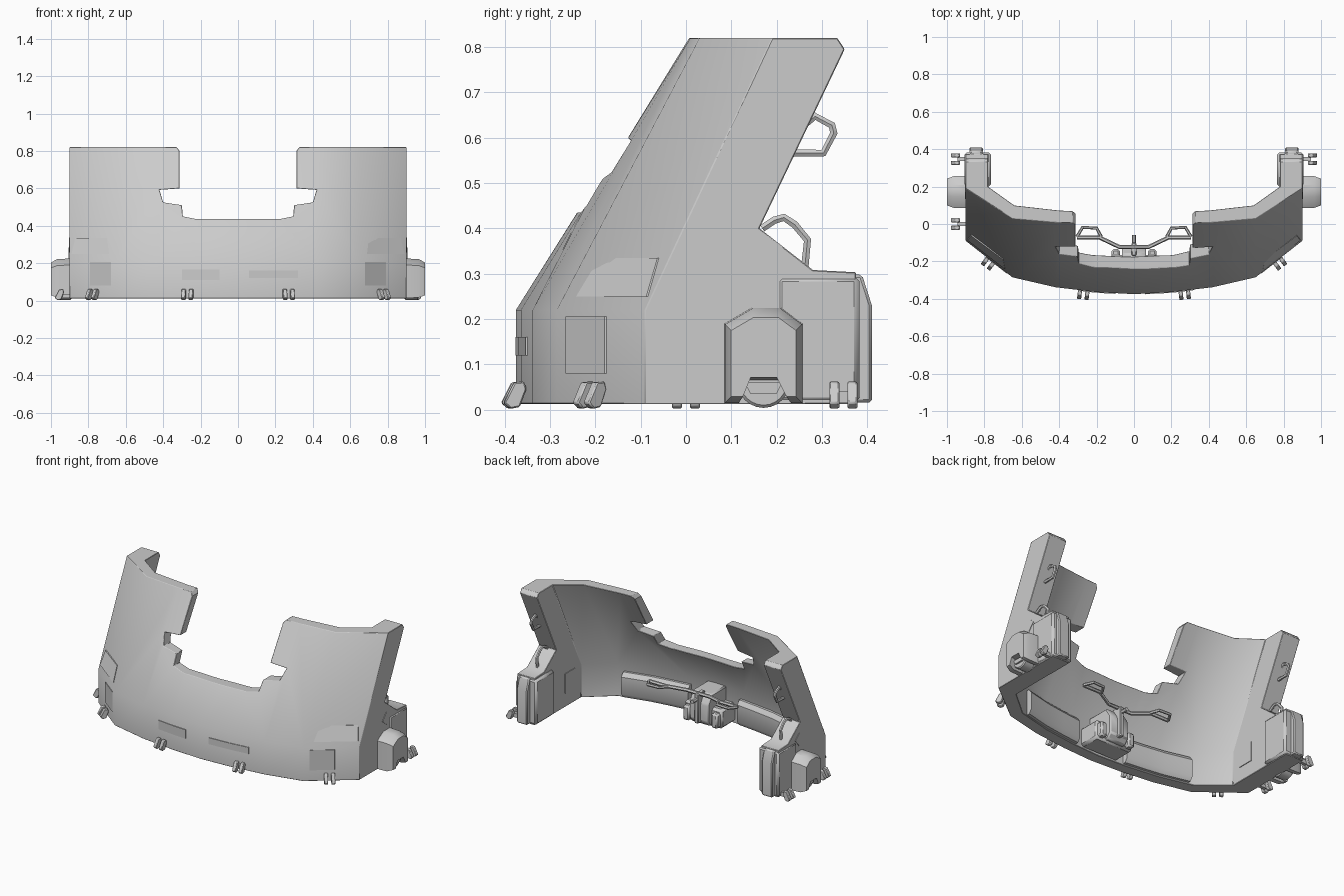
import bpy, bmesh, math
from mathutils import Vector

if "Cube" in bpy.data.objects:
    bpy.data.objects.remove(bpy.data.objects["Cube"])


def loft(name, rings, mirror=False, bevel=0.0):
    """Closed solid through a list of equal-length rings of 3D points."""
    bm = bmesh.new()
    vs = [[bm.verts.new(p) for p in r] for r in rings]
    n = len(rings[0])
    for a, b in zip(vs, vs[1:]):
        for i in range(n):
            j = (i + 1) % n
            bm.faces.new((a[i], a[j], b[j], b[i]))
    bm.faces.new(vs[0][::-1])
    bm.faces.new(vs[-1])
    bmesh.ops.recalc_face_normals(bm, faces=bm.faces)
    me = bpy.data.meshes.new(name)
    bm.to_mesh(me)
    bm.free()
    ob = bpy.data.objects.new(name, me)
    bpy.context.collection.objects.link(ob)
    if bevel:
        m = ob.modifiers.new("bevel", 'BEVEL')
        m.width, m.segments = bevel, 1
    if mirror:
        ob.modifiers.new("mirror", 'MIRROR')
    return ob


def at(axis, p, t):
    return {'x': (t, *p), 'y': (p[0], t, p[1]), 'z': (*p, t)}[axis]


def prism(name, axis, pts, a, b, **kw):
    return loft(name, [[at(axis, p, t) for p in pts] for t in (a, b)], **kw)


def box(name, x0, x1, y0, y1, z0, z1, **kw):
    return prism(name, 'z', [(x0, y0), (x1, y0), (x1, y1), (x0, y1)], z0, z1, **kw)


def tube(name, pts, r, mirror=False, cyclic=False):
    cu = bpy.data.curves.new(name, 'CURVE')
    cu.dimensions, cu.bevel_depth, cu.bevel_resolution = '3D', r, 1
    cu.use_fill_caps = True
    sp = cu.splines.new('POLY')
    sp.points.add(len(pts) - 1)
    for q, p in zip(sp.points, pts):
        q.co = (*p, 1)
    sp.use_cyclic_u = cyclic
    ob = bpy.data.objects.new(name, cu)
    bpy.context.collection.objects.link(ob)
    activate(ob)
    bpy.ops.object.convert(target='MESH')
    ob = bpy.context.object
    if mirror:
        ob.modifiers.new("mirror", 'MIRROR')
    return ob


def activate(ob):
    bpy.ops.object.select_all(action='DESELECT')
    ob.select_set(True)
    bpy.context.view_layer.objects.active = ob


def boolean(ob, cutter, op):
    activate(ob)
    m = ob.modifiers.new("cut", 'BOOLEAN')
    m.object, m.operation, m.solver = cutter, op, 'EXACT'
    bpy.ops.object.modifier_apply(modifier=m.name)
    bpy.data.objects.remove(cutter)


# Curved shield wall: plan outlines (right half) at the foot and at the top
OUT_LOW = [(0, -.375), (.2, -.364), (.42, -.338), (.65, -.285), (.9, -.09), (.9, .5)]
OUT_TOP = [(0, .002), (.2, .004), (.42, .01), (.65, .03), (.9, .19), (.9, .5)]
IN_LOW = [(0, -.305), (.19, -.295), (.4, -.268), (.62, -.215), (.78, -.08), (.78, .5)]
IN_TOP = [(0, .06), (.19, .063), (.4, .073), (.64, .1), (.78, .2), (.78, .5)]
Z0, ZK, Z1 = .012, .22, .82


def full(half):
    return [(-x, y) for x, y in half[:0:-1]] + half


def ring(o, i, z):
    return [(x, y, z) for x, y in full(o) + full(i)[::-1]]


shield = loft("shield_wall", [ring(OUT_LOW, IN_LOW, Z0), ring(OUT_LOW, IN_LOW, ZK),
                              ring(OUT_TOP, IN_TOP, Z1)])
# Side silhouette, then the stepped viewing notch
boolean(shield, prism("side_cut", 'x', [(-.6, -.1), (-.6, .9), (.3, .9), (.335, .818), (.35, .795),
        (.162, .4), (.28, .308), (.375, .303), (.375, -.1)], -1.2, 1.2), 'INTERSECT')
notch = [(.22, .435), (.295, .45), (.3, .51), (.4, .525), (.42, .592), (.312, .6), (.312, .8), (.335, .83), (.335, .95)]
boolean(shield, prism("notch_cut", 'y', notch + [(-x, z) for x, z in notch[::-1]], -.6, .3), 'DIFFERENCE')
bv = shield.modifiers.new("bevel", 'BEVEL')
bv.width, bv.segments, bv.angle_limit = .008, 1, math.radians(40)


def surface(x, z, low=OUT_LOW, top=OUT_TOP):
    """y of the wall at x, z."""
    t = max(0, (z - ZK) / (Z1 - ZK))
    pts = [((1 - t) * a[0] + t * b[0], (1 - t) * a[1] + t * b[1]) for a, b in zip(low, top)]
    for (xa, ya), (xb, yb) in zip(pts, pts[1:]):
        if abs(x) <= xb + 1e-6:
            return ya + (yb - ya) * (abs(x) - xa) / (xb - xa)
    return pts[-2][1]


# Thin plates lying on the outer wall
def plate(name, quad, mirror=False):
    (a, b, c, d) = quad
    n = 5
    edge = [(a[0] + (b[0] - a[0]) * i / n, a[1] + (b[1] - a[1]) * i / n) for i in range(n + 1)]
    edge += [(c[0] + (d[0] - c[0]) * i / n, c[1] + (d[1] - c[1]) * i / n) for i in range(n + 1)]
    loft(name, [[(x, surface(x, z) - o, z) for x, z in edge] for o in (.004, -.004)], mirror)


plate("front_plate_right", [(.06, .12), (.32, .12), (.32, .16), (.06, .16)])
plate("front_plate_left", [(-.3, .11), (-.1, .11), (-.1, .165), (-.3, .165)])
plate("corner_upper_plate", [(.69, .25), (.89, .25), (.87, .335), (.7, .335)], True)
plate("corner_lower_plate", [(.68, .08), (.79, .08), (.79, .205), (.68, .205)], True)
prism("side_diamond", 'x', [(.133, .29), (.175, .257), (.213, .302), (.172, .337)], .895, .903, mirror=True)
box("side_inner_plate", .776, .79, -.02, .08, .1, .22, mirror=True)

# Padded panels along the inner foot of the wall
xs = [.17, .3, .42, .58]
rings = []
for x in xs:
    y = surface(x, .1, IN_LOW, IN_TOP)
    rings.append([(x, y - .02, .02), (x, y + .018, .02), (x, y + .035, .045),
                  (x, y + .035, .15), (x, y + .015, .175), (x, y - .02, .175)])
loft("inner_panel", rings, mirror=True)

# Rear posts with a raised spine
box("rear_post", .765, .905, .2, .383, .015, .295, mirror=True, bevel=.012)
prism("rear_post_spine", 'x', [(.34, .016), (.41, .016), (.41, .23), (.388, .298), (.34, .298)],
      .808, .88, mirror=True, bevel=.006)

# Side wheel housings and wheels
house = [(.085, .014), (.085, .19), (.145, .225), (.21, .225), (.257, .19), (.257, .014),
         (.232, .014), (.206, .065), (.137, .065), (.116, .014)]


def scaled(k, x):
    return [(x, .171 + (y - .171) * k, .1 + (z - .1) * k) for y, z in house]


loft("wheel_housing", [scaled(1, .88), scaled(.98, .965), scaled(.83, 1.0)], mirror=True)
circle = [(.171 + .058 * math.cos(a * math.pi / 12), .062 + .058 * math.sin(a * math.pi / 12)) for a in range(24)]
prism("wheel", 'x', circle, .89, .965, mirror=True, bevel=.006)
prism("wheel_bracket", 'x', [(.13, .06), (.212, .06), (.2, .035), (.142, .035)], .9, .975, mirror=True)

# Grab handles on the sloping rear edges
for name, path in (("upper_handle", [(.262, .63), (.285, .647), (.322, .627), (.326, .61), (.303, .566), (.235, .566)]),
                   ("lower_handle", [(.168, .4), (.195, .418), (.216, .424), (.24, .408), (.268, .374), (.262, .315)])):
    tube(name, [(.84, y, z) for y, z in path], .0095, mirror=True)

# Floor clips: pairs of small angled prongs
prong = [(.035, .015), (.02, .002), (0, .006), (-.015, .045), (-.01, .062), (.012, .06)]


def clip(name, x, y, dx, dy):
    out = Vector((dx, dy, 0)).normalized()
    side = Vector((-out.y, out.x, 0))
    for k, s in enumerate((-.02, .02)):
        rs = [[Vector((x, y, z)) + out * o + side * (s + w) for o, z in prong] for w in (-.011, .011)]
        loft(f"{name}_{k}", rs, bevel=.003)


for s in (-1, 1):
    clip("front_clip", s * .27, -.37, s * .12, -1)
    clip("corner_clip", s * .775, -.205, s * .6, -.8)
    clip("rear_clip", s * .945, .347, s, 0)
    box("rear_clip_arm", s * .89, s * .945, .337, .357, .015, .04)
clip("left_clip", -.945, 0, -1, 0)
box("left_clip_arm", -.945, -.89, -.01, .01, .015, .035)

# Central control unit on the inner wall
box("unit_base", -.13, .13, -.31, -.165, .02, .14, bevel=.015)
prism("unit_column", 'x', [(-.31, .03), (-.15, .03), (-.125, .06), (-.125, .17), (-.16, .225), (-.31, .225)],
      -.065, .065, bevel=.008)
box("unit_side_block", .075, .12, -.2, -.135, .03, .12, mirror=True, bevel=.01)
box("unit_spine", -.014, .014, -.17, -.1, .05, .235, bevel=.005)
tube("unit_stem", [(0, -.14, .2), (0, -.06, .2)], .012)

# Handlebar with loop grips
bar = [(.08, -.122, .23), (.185, -.072, .245), (.305, -.072, .245)]
tube("handlebar", [(-x, y, z) for x, y, z in bar[::-1]] + bar, .011)
tube("loop_grip", [(.175, -.068, .245), (.2, -.022, .25), (.275, -.018, .25), (.305, -.068, .245)],
     .009, mirror=True)

# Shading: smooth across gentle bends, sharp elsewhere
for ob in bpy.data.objects:
    activate(ob)
    bpy.ops.object.shade_smooth_by_angle(angle=math.radians(35))
